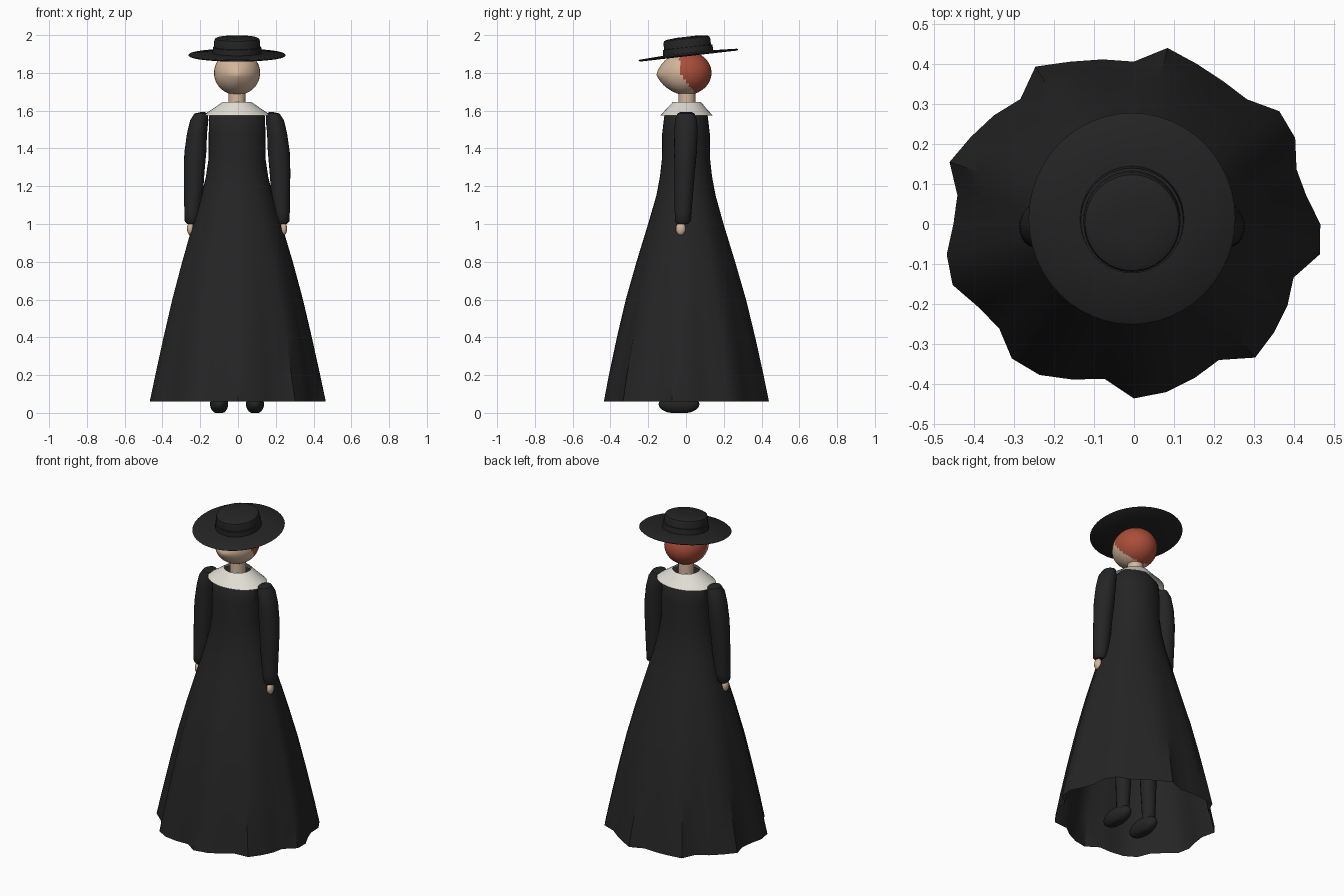
import bpy, bmesh, math
from mathutils import Vector

old = bpy.data.objects.get("Cube")
if old:
    bpy.data.objects.remove(old)


def material(name, r, g, b):
    m = bpy.data.materials.new(name)
    m.use_nodes = True
    m.diffuse_color = (r, g, b, 1)
    node = next(n for n in m.node_tree.nodes if n.type == 'BSDF_PRINCIPLED')
    node.inputs["Base Color"].default_value = (r, g, b, 1)
    node.inputs["Roughness"].default_value = 0.9
    return m


black = material("black cloth", 0.018, 0.018, 0.018)
cream = material("cream linen", 0.75, 0.73, 0.66)
skin = material("skin", 0.66, 0.47, 0.33)
red = material("red hair", 0.40, 0.075, 0.04)

MID = -0.005  # the figure stands a touch off the skirt's centre


def finish(bm, name, mats, angle=40):
    bmesh.ops.recalc_face_normals(bm, faces=bm.faces)
    mesh = bpy.data.meshes.new(name)
    bm.to_mesh(mesh)
    bm.free()
    for m in mats:
        mesh.materials.append(m)
    ob = bpy.data.objects.new(name, mesh)
    bpy.context.collection.objects.link(ob)
    bpy.ops.object.select_all(action='DESELECT')
    ob.select_set(True)
    bpy.context.view_layer.objects.active = ob
    bpy.ops.object.shade_smooth_by_angle(angle=math.radians(angle))
    return ob


def loft(name, rings, mat, sides=24, caps=True, fold=None):
    """Skin horizontal ellipses given as (x, y, z, half width, half depth)."""
    bm = bmesh.new()
    loops = []
    for x, y, z, rx, ry in rings:
        loop = []
        for i in range(sides):
            a = math.tau * i / sides
            k = fold(i, z) if fold else 1
            loop.append(bm.verts.new((x + k * rx * math.cos(a), y + k * ry * math.sin(a), z)))
        loops.append(loop)
    for low, high in zip(loops, loops[1:]):
        for i in range(sides):
            j = (i + 1) % sides
            bm.faces.new((low[i], low[j], high[j], high[i]))
    if caps:
        bm.faces.new(loops[0])
        bm.faces.new(loops[-1])
    return finish(bm, name, [mat])


def ball(name, center, radii, mats, segments=24, rings=16, shape=None, paint=None):
    bm = bmesh.new()
    bmesh.ops.create_uvsphere(bm, u_segments=segments, v_segments=rings, radius=1)
    for v in bm.verts:
        v.co = Vector(center) + Vector([c * r for c, r in zip(v.co, radii)])
        if shape:
            shape(v.co)
    if paint:
        for f in bm.faces:
            f.material_index = paint(f.calc_center_median())
    return finish(bm, name, mats, 60)


# Dress: fitted bodice flaring into a skirt with irregular hem folds
hem = [465, 436, 428, 456, 459, 420, 420, 429, 447, 405, 418, 435,
       463, 421, 442, 461, 485, 446, 450, 473, 477, 440, 425, 453,
       444, 417, 393, 435, 427, 413, 400, 450, 442, 434, 420, 470]
HEM_X, HEM_Y, HEM_Z = 0.46, 0.425, 0.06


def skirt_fold(i, z):
    a = math.tau * i / len(hem)
    # directions are true angles at the hem and ease to an ellipse higher up
    plain = math.hypot(HEM_X * math.cos(a), HEM_Y * math.sin(a))
    t = max(0, min(1, (1.15 - z) / (1.15 - HEM_Z)))
    return 1 + t * (hem[i] / 1000 / plain - 1)


profile = [(HEM_Z, HEM_X, HEM_Y), (0.2, 0.432, 0.4), (0.4, 0.39, 0.36), (0.6, 0.345, 0.315),
           (0.8, 0.293, 0.26), (1, 0.235, 0.2), (1.15, 0.19, 0.157), (1.25, 0.165, 0.138),
           (1.35, 0.15, 0.127), (1.48, 0.15, 0.126), (1.57, 0.148, 0.115),
           (1.62, 0.1, 0.08), (1.61, 0.03, 0.03)]
loft("dress", [(MID * min(1, z), 0, z, rx, ry) for z, rx, ry in profile], black,
     len(hem), caps=False, fold=skirt_fold)

# Collar
loft("collar", [(MID, 0.003, 1.575, 0.18, 0.138), (MID, 0.003, 1.61, 0.128, 0.106),
                (MID, 0.005, 1.645, 0.077, 0.075)], cream, 32, caps=False)

# Neck and head, with a ridged face
loft("neck", [(MID, 0.005, z, 0.045, 0.045) for z in (1.58, 1.72)], skin)


def face_ridge(co):
    if co.y < 0:
        across = max(0, 1 - abs(co.x - MID) / 0.11)
        along = max(0, 1 - abs(co.z - 1.79) / 0.1)
        co.y -= 0.032 * across * along
    else:
        co.y *= 1.08


def hair_rule(c):
    return int(c.y > -0.035 + 0.8 * max(0, 1.8 - c.z))


ball("head", (MID, 0, 1.8), (0.122, 0.125, 0.117), [skin, red], 48, 32,
     face_ridge, hair_rule)

# Hat: wide thin brim, band and crown, tipped down at the front
hat_parts = [
    ("hat_brim", [(-0.005, 0.1), (-0.005, 0.252), (0, 0.258), (0.005, 0.252), (0.012, 0.12)], 48),
    ("hat_band", [(0.004, 0.13), (0.042, 0.128), (0.044, 0.118)], 48),
    ("hat_crown", [(0, 0.122), (0.075, 0.121), (0.087, 0.117), (0.093, 0.105), (0.098, 0.05)], 48)]
for name, rings, sides in hat_parts:
    part = loft(name, [(0, 0, z, r, r * 1.03) for z, r in rings], black, sides)
    part.location = (MID, 0.013, 1.894)
    part.rotation_euler.x = math.radians(6.5)

# Arms, hands, legs and shoes on both sides
for side, s in (("left", 1), ("right", -1)):
    sleeve = [(0.182, 1.592, 0.012, 0.03), (0.19, 1.585, 0.035, 0.045),
              (0.2, 1.55, 0.048, 0.058), (0.212, 1.48, 0.053, 0.062),
              (0.221, 1.38, 0.058, 0.06), (0.227, 1.28, 0.055, 0.054),
              (0.23, 1.18, 0.051, 0.05), (0.237, 1.06, 0.042, 0.044),
              (0.24, 1.015, 0.037, 0.041), (0.24, 1, 0.024, 0.028)]
    loft(side + "_sleeve",
         [(MID + s * x, 0 if z > 1.45 else -0.04 * (1.45 - z), z, rx, ry)
          for x, z, rx, ry in sleeve], black)
    ball(side + "_hand", (MID + s * 0.247, -0.028, 0.975), (0.018, 0.026, 0.035), [skin], 12, 8)
    loft(side + "_leg", [(MID + s * 0.095, 0.01, 0.05, 0.036, 0.036),
                         (MID + s * 0.09, 0.01, 0.4, 0.05, 0.05),
                         (MID + s * 0.075, 0, 0.9, 0.07, 0.07)], black, 16)

    def flat_sole(co):
        co.z = max(co.z, 0)

    ball(side + "_shoe", (MID + s * 0.095, -0.037, 0.046), (0.048, 0.108, 0.052),
         [black], shape=flat_sole)
